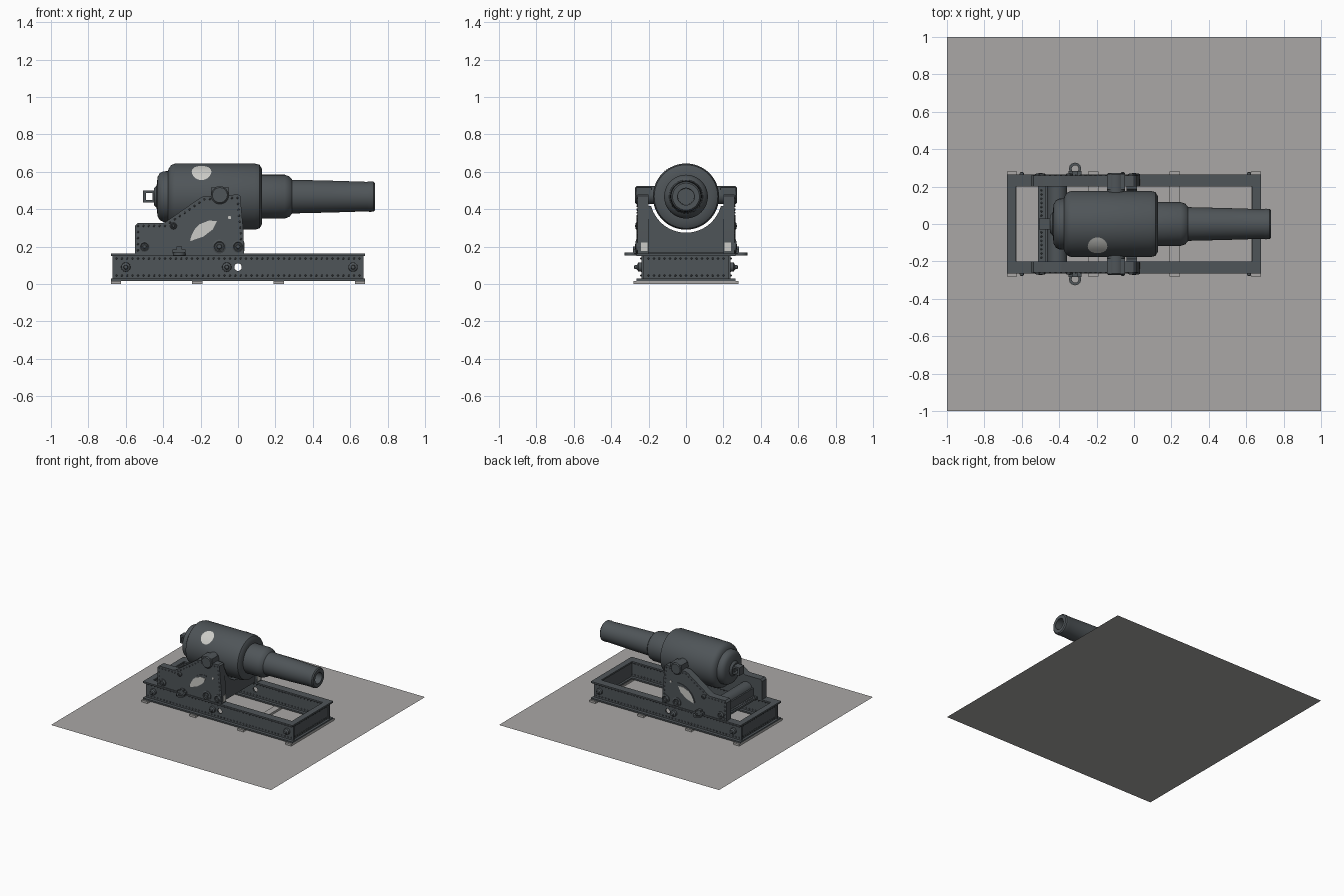
import bpy, bmesh, math
from mathutils import Matrix, Vector

if "Cube" in bpy.data.objects:
    bpy.data.objects.remove(bpy.data.objects["Cube"])


def mat(name, c):
    m = bpy.data.materials.new(name)
    m.diffuse_color = (*c, 1)
    m.use_nodes = True
    m.node_tree.nodes["Principled BSDF"].inputs["Base Color"].default_value = m.diffuse_color
    return m


IRON = mat("dark_iron", (0.078, 0.09, 0.098))
STONE = mat("stone_grey", (0.40, 0.39, 0.38))
PALE = mat("pale_grey", (0.60, 0.60, 0.57))


def finish(bm, name, m=IRON, smooth=True):
    bmesh.ops.recalc_face_normals(bm, faces=bm.faces)
    me = bpy.data.meshes.new(name)
    bm.to_mesh(me)
    bm.free()
    me.materials.append(m)
    ob = bpy.data.objects.new(name, me)
    bpy.context.collection.objects.link(ob)
    if smooth:
        bpy.ops.object.select_all(action='DESELECT')
        ob.select_set(True)
        bpy.context.view_layer.objects.active = ob
        bpy.ops.object.shade_smooth_by_angle(angle=math.radians(35))
    return ob


def boxes(name, dims, m=IRON):
    """Boxes given as (x0, x1, y0, y1, z0, z1), joined in one object."""
    bm = bmesh.new()
    for x0, x1, y0, y1, z0, z1 in dims:
        bmesh.ops.create_cube(bm, size=1, matrix=Matrix.Translation(
            ((x0 + x1) / 2, (y0 + y1) / 2, (z0 + z1) / 2)) @ Matrix.Diagonal(
            (abs(x1 - x0), abs(y1 - y0), abs(z1 - z0), 1)))
    return finish(bm, name, m, False)


def prism(name, pts, to3d, a, b, m=IRON):
    """Extrudes a 2D outline between depths a and b."""
    bm = bmesh.new()
    f = bm.faces.new([bm.verts.new(to3d(u, v, a)) for u, v in pts])
    r = bmesh.ops.extrude_face_region(bm, geom=[f])
    d = Vector(to3d(0, 0, b)) - Vector(to3d(0, 0, a))
    bmesh.ops.translate(bm, vec=d, verts=[v for v in r['geom'] if isinstance(v, bmesh.types.BMVert)])
    return finish(bm, name, m)


def side(u, v, d):
    return (u, d, v)


def front(u, v, d):
    return (d, u, v)


def lathe(name, prof, loc, axis, m=IRON, n=64):
    """Spins (distance, radius) points about the x, y or z axis."""
    bm = bmesh.new()
    vs = [bm.verts.new((d, r, 0)) for d, r in prof]
    es = [bm.edges.new(p) for p in zip(vs, vs[1:])]
    bmesh.ops.spin(bm, geom=vs + es, cent=(0, 0, 0), axis=(1, 0, 0),
                   angle=2 * math.pi, steps=n, use_merge=True)
    bmesh.ops.remove_doubles(bm, verts=bm.verts, dist=1e-5)
    rot = Vector((1, 0, 0)).rotation_difference(Vector(axis)).to_matrix().to_4x4()
    bmesh.ops.transform(bm, matrix=Matrix.Translation(loc) @ rot, verts=bm.verts)
    return finish(bm, name, m)


def rivets(name, pts, r=0.006):
    bm = bmesh.new()
    for p in pts:
        bmesh.ops.create_icosphere(bm, subdivisions=1, radius=r, matrix=Matrix.Translation(p))
    return finish(bm, name)


# ground slab and cross sleepers
bm = bmesh.new()
bmesh.ops.create_grid(bm, x_segments=1, y_segments=1, size=1)
finish(bm, "base_sheet", STONE, False)
boxes("sleepers", [(x - .027, x + .027, -.28, .28, 0, .016) for x in (-.653, -.218, .218, .653)], STONE)

# barrel with bore
AX = 0.467
lathe("barrel", [(-.45, 0), (-.45, .045), (-.435, .06), (-.43, .105), (-.418, .126), (-.4, .135),
                 (-.375, .136), (-.37, .15), (-.358, .168), (-.335, .177), (.09, .177), (.115, .17),
                 (.127, .15), (.128, .117), (.25, .117), (.275, .108), (.29, .09), (.5, .085),
                 (.69, .079), (.705, .082), (.725, .08), (.733, .072), (.733, .045), (.45, .043),
                 (.45, 0)], (0, 0, AX), (1, 0, 0))
boxes("breech_loop", [(-.507, -.491, -.03, .03, .435, .5), (-.456, -.44, -.03, .03, .435, .5),
                      (-.492, -.455, -.03, .03, .435, .45), (-.492, -.455, -.03, .03, .485, .5)])

# pale round patch following the barrel surface
bm = bmesh.new()
rings = []
for k in range(5):
    row = []
    for i in range(24):
        a, q = i * math.pi / 12, .0525 * (k + .02) / 4.02
        phi = math.radians(42) + q * 1.1 * math.sin(a) / .179
        row.append(bm.verts.new((-.195 + q * math.cos(a), -.179 * math.sin(phi), AX + .179 * math.cos(phi))))
    rings.append(row)
for a, b in zip(rings, rings[1:]):
    for i in range(24):
        j = (i + 1) % 24
        bm.faces.new((a[i], a[j], b[j], b[i]))
bm.faces.new(rings[0])
finish(bm, "barrel_patch", PALE)

# slide frame: I-section rails and end beams
cutter = lathe("hole_cutter", [(-.5, 0), (-.5, .02), (.5, .02), (.5, 0)], (0, 0, .09), (0, 1, 0), n=24)
cutter.hide_render = True
cutter.hide_viewport = True
for s, w in ((-1, "front"), (1, "back")):
    web = boxes(w + "_rail_web", [(-.67, .67, s * .225, s * .238, .02, .155)])
    mod = web.modifiers.new("hole", 'BOOLEAN')
    mod.operation, mod.object, mod.solver = 'DIFFERENCE', cutter, 'EXACT'
    boxes(w + "_rail_flanges", [(-.68, .68, s * .2, s * .265, .15, .163),
                                (-.68, .68, s * .2, s * .265, .016, .028)])
    boxes(w + "_beam_end", [(s * .648, s * .66, -.23, .23, .02, .155),
                            (s * .63, s * .68, -.2, .2, .15, .163),
                            (s * .63, s * .68, -.2, .2, .016, .028)])
    # rivet rows and round bolts on the frame
    n = 46
    xs = [-.65 + 1.3 * i / (n - 1) for i in range(n)]
    rivets(w + "_rail_rivets", [(x, s * y, z) for x in xs for z in (.045, .136) for y in (.223, .24)])
    rivets(w + "_beam_rivets", [(s * .661, -.2 + .4 * i / 14, z) for i in range(15) for z in (.045, .136)])
    for x in (-.6, -.06, .615):
        lathe(w + "_rail_bolt", [(.236, 0), (.236, .025), (.255, .024), (.262, .012), (.276, .01), (.278, 0)],
              (x, 0, .09), (0, s, 0), n=24)

# carriage cheeks with their fittings
cheek = [(-.55, .163), (-.55, .312), (-.536, .327), (-.4, .327), (-.385, .333), (-.2, .462),
         (-.18, .47), (0, .478), (.012, .47), (.03, .27), (.032, .163)]
lens = [(-.257, .228), (-.247, .272), (-.215, .315), (-.155, .339), (-.112, .336),
        (-.134, .292), (-.187, .252), (-.235, .236)]
rim = [(-.535, .18), (-.535, .31), (-.39, .31), (-.18, .452), (-.003, .46), (.015, .27), (.015, .18)]
for s, w in ((-1, "front"), (1, "back")):
    prism(w + "_cheek", cheek, side, s * .2, s * .26)
    prism(w + "_cheek_patch", lens, side, s * .258, s * .263, PALE)
    # raised curved strip around the patch
    arc = [(-.115 + r * math.cos(a), .21 + r * math.sin(a)) for r, lo, hi in ((.152, 1.5, 3.0), (.142, 3.0, 1.5))
           for a in [lo + (hi - lo) * i / 12 for i in range(13)]]
    prism(w + "_cheek_arc", arc, side, s * .255, s * .264)
    pts = []
    for (x0, z0), (x1, z1) in zip(rim, rim[1:]):
        k = max(2, round(math.hypot(x1 - x0, z1 - z0) / .032))
        pts += [(x0 + (x1 - x0) * i / k, s * .26, z0 + (z1 - z0) * i / k) for i in range(k)]
    rivets(w + "_cheek_rivets", pts)
    for x, z, r in ((-.5, .2, .028), (-.1, .2, .037), (0, .2, .032), (-.345, .31, .018)):
        lathe(w + "_roller_cap", [(.24, 0), (.24, r), (.266, r), (.27, r * .75), (.266, r * .6),
                                  (.268, r * .4), (.274, r * .3), (.274, 0)], (x, 0, z), (0, s, 0), n=32)
    lathe(w + "_small_spot", [(.255, 0), (.255, .009), (.263, .009), (.263, 0)], (-.045, 0, .355), (0, s, 0), PALE, 16)
    boxes(w + "_cheek_end_plate", [(.028, .035, s * .205, s * .24, .175, .222)], PALE)
    # trunnion and its cap
    lathe(w + "_trunnion", [(.14, 0), (.14, .048), (.265, .048), (.273, .04), (.273, 0)],
          (-.097, 0, .475), (0, s, 0), n=40)
    boxes(w + "_trunnion_cap", [(-.145, -.049, s * .185, s * .268, .475, .515)])
    # side eye and bracket
    boxes(w + "_eye_bracket", [(-.35, -.28, s * .25, s * .283, .163, .185),
                               (-.33, -.3, s * .25, s * .283, .18, .2)])
    lathe(w + "_side_eye", [(-.007, .019), (-.007, .033), (.007, .033), (.007, .019), (-.007, .019)],
          (-.315, s * .295, .16), (0, 0, 1), n=12)

# saddle transom, rear drum and rear crossbar
curve = [(.193 * math.cos(a), AX + .193 * math.sin(a)) for a in
         [math.radians(195 + 150 * i / 30) for i in range(31)]]
prism("saddle_transom", [(-.205, .165), (-.205, .417)] + curve + [(.205, .417), (.205, .165)], front, -.04, .015)
lathe("rear_drum", [(-.205, 0), (-.205, .053), (.205, .053), (.205, 0)], (-.41, 0, .222), (0, 1, 0), n=40)
boxes("rear_crossbar", [(-.512, -.46, -.205, .205, .163, .178), (-.475, -.463, -.205, .205, .163, .24)])
rivets("crossbar_rivets", [(-.495, -.18 + .36 * i / 16, .178) for i in range(17)])
